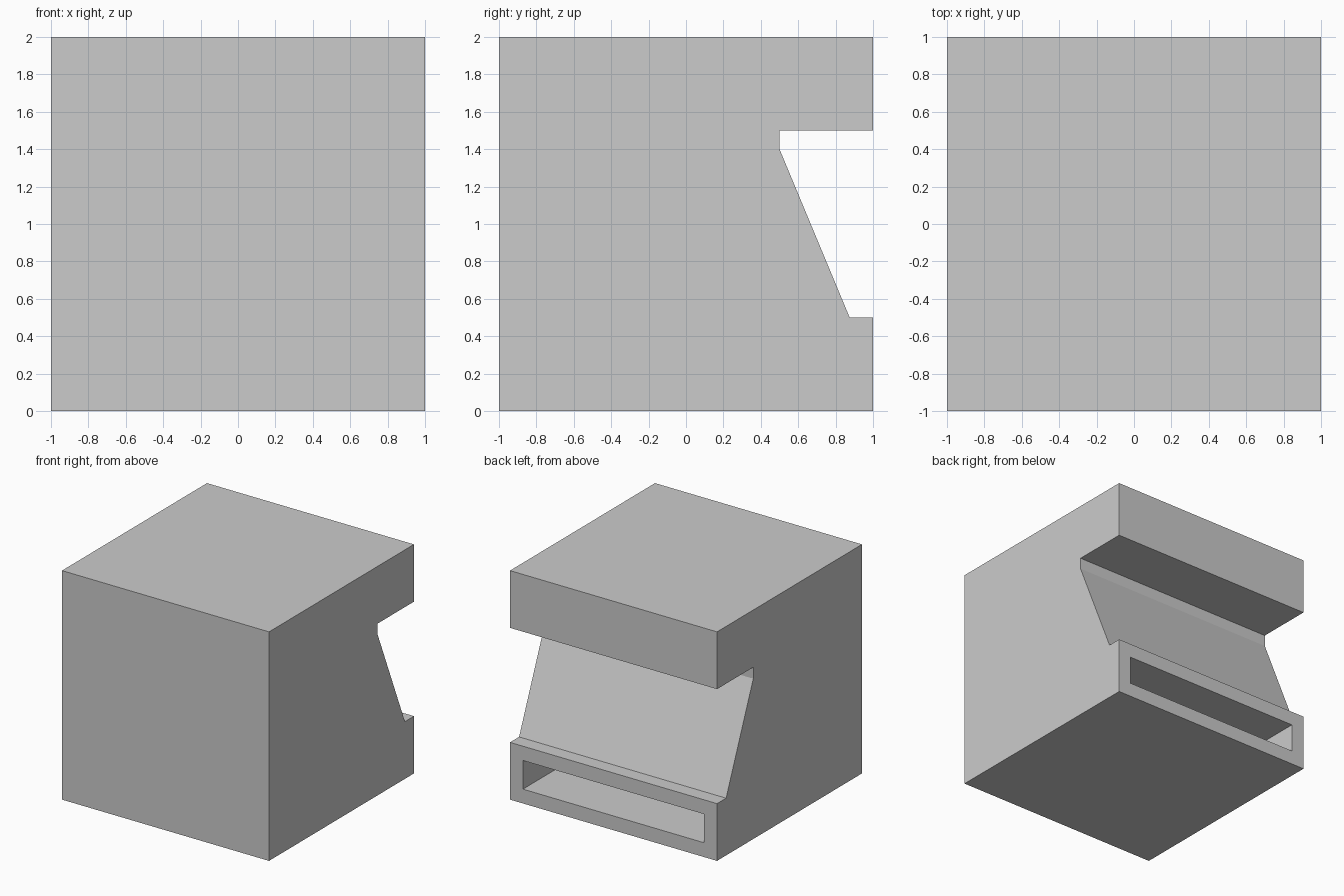
import bpy, bmesh
from mathutils import Vector

if "Cube" in bpy.data.objects:
    bpy.data.objects.remove(bpy.data.objects["Cube"])

# Side profile of the cabinet (y, z): recessed sloped panel above a rear ledge
profile = [(-1, 0), (1, 0), (1, 0.5), (0.875, 0.5),
           (0.5, 1.4), (0.5, 1.5), (1, 1.5), (1, 2), (-1, 2)]

bm = bmesh.new()
side = bm.faces.new([bm.verts.new((-1, y, z)) for y, z in profile])
swept = bmesh.ops.extrude_face_region(bm, geom=[side], use_keep_orig=True)
bmesh.ops.translate(bm, vec=(2, 0, 0),
                    verts=[v for v in swept["geom"] if isinstance(v, bmesh.types.BMVert)])
bmesh.ops.recalc_face_normals(bm, faces=bm.faces[:])

# Rectangular slot inset into the lower rear face and pushed inwards
slot = next(f for f in bm.faces
            if f.normal.y > 0.9 and f.calc_center_median().z < 0.4)
bmesh.ops.inset_region(bm, faces=[slot], thickness=0.125, use_even_offset=True)
pushed = bmesh.ops.extrude_discrete_faces(bm, faces=[slot])["faces"][0]
bmesh.ops.translate(bm, vec=Vector((0, -0.5, 0)), verts=pushed.verts[:])

mesh = bpy.data.meshes.new("cabinet_body")
bm.to_mesh(mesh)
bm.free()
bpy.context.collection.objects.link(bpy.data.objects.new("cabinet_body", mesh))
